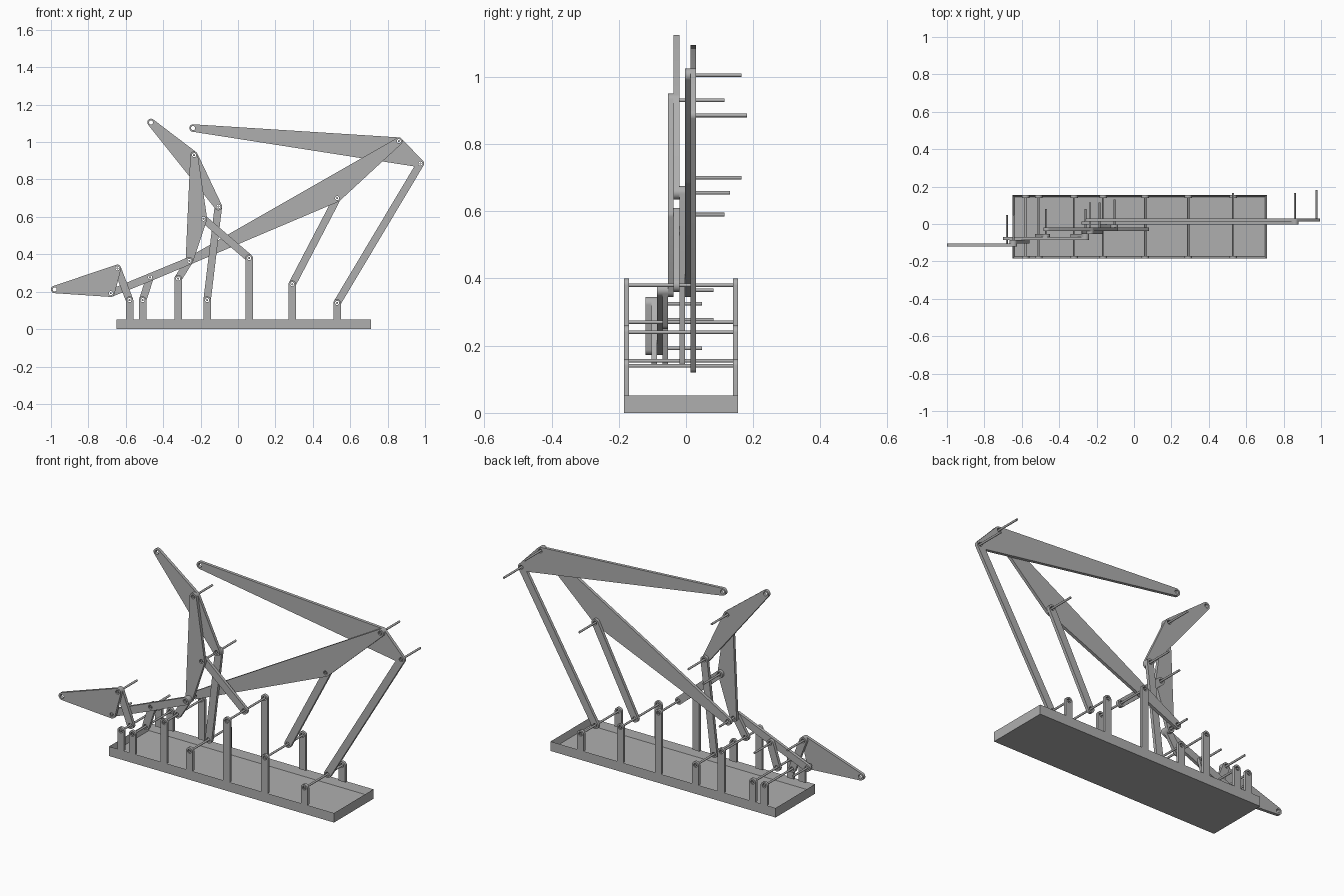
import bpy, bmesh, math
from mathutils import Matrix, Vector
from mathutils.geometry import convex_hull_2d

if "Cube" in bpy.data.objects:
    bpy.data.objects.remove(bpy.data.objects["Cube"], do_unlink=True)

GREY = (0.43, 0.43, 0.43, 1)
mat = bpy.data.materials.new("plain grey")
mat.use_nodes = True
mat.diffuse_color = GREY
mat.node_tree.nodes["Principled BSDF"].inputs["Base Color"].default_value = GREY

R, HOLE, PIN = 0.02, 0.011, 0.0055      # link end, hole and pin radii
T = 0.0167                              # thickness of one layer of links
FRONT, BACK, WALL = -0.185, 0.155, 0.015
RIM = 0.052


def add_object(name, mesh):
    mesh.materials.clear()
    mesh.materials.append(mat)
    ob = bpy.data.objects.new(name, mesh)
    bpy.context.scene.collection.objects.link(ob)
    bpy.ops.object.select_all(action="DESELECT")
    ob.select_set(True)
    bpy.context.view_layer.objects.active = ob
    bpy.ops.object.shade_smooth_by_angle(angle=math.radians(30))
    return ob


def circle(c, r, n=32):
    return [Vector((c[0] + r * math.cos(math.tau * i / n),
                    c[1] + r * math.sin(math.tau * i / n))) for i in range(n)]


def plate(name, outline, holes, y0, y1):
    """Flat plate in the xz plane: hull of the outline points, with round holes."""
    hull = [outline[i] for i in convex_hull_2d(outline)]
    curve = bpy.data.curves.new(name, "CURVE")
    curve.dimensions = "2D"
    curve.fill_mode = "BOTH"
    curve.extrude = (y1 - y0) / 2
    for loop in [hull] + [circle(h, HOLE, 20) for h in holes]:
        s = curve.splines.new("POLY")
        s.points.add(len(loop) - 1)
        for p, v in zip(s.points, loop):
            p.co = (v.x, v.y, 0, 1)
        s.use_cyclic_u = True
    tmp = bpy.data.objects.new("tmp", curve)
    mesh = bpy.data.meshes.new_from_object(tmp)
    bpy.data.objects.remove(tmp)
    bpy.data.curves.remove(curve)
    mesh.name = name
    mesh.transform(Matrix.Translation((0, (y0 + y1) / 2, 0)) @ Matrix.Rotation(math.pi / 2, 4, "X"))
    bm = bmesh.new()
    bm.from_mesh(mesh)
    bmesh.ops.remove_doubles(bm, verts=bm.verts, dist=1e-5)
    bmesh.ops.recalc_face_normals(bm, faces=bm.faces)
    bm.to_mesh(mesh)
    bm.free()
    return add_object(name, mesh)


def rod(name, p, y0, y1):
    bm = bmesh.new()
    bmesh.ops.create_cone(bm, cap_ends=True, segments=20, radius1=PIN, radius2=PIN, depth=y1 - y0)
    bm.transform(Matrix.Translation((p[0], (y0 + y1) / 2, p[1])) @ Matrix.Rotation(math.pi / 2, 4, "X"))
    mesh = bpy.data.meshes.new(name)
    bm.to_mesh(mesh)
    bm.free()
    add_object(name, mesh)


# Base tray: a box with its top inset and sunk
bm = bmesh.new()
bmesh.ops.create_cube(bm, size=1)
bm.transform(Matrix.Translation((0.03, (FRONT + BACK) / 2, RIM / 2))
             @ Matrix.Diagonal((1.36, BACK - FRONT, RIM, 1)))
top = max(bm.faces, key=lambda f: f.calc_center_median().z)
bmesh.ops.inset_region(bm, faces=[top], thickness=WALL)
bmesh.ops.translate(bm, verts=top.verts, vec=(0, 0, -0.036))
tray = bpy.data.meshes.new("base_tray")
bm.to_mesh(tray)
bm.free()
add_object("base_tray", tray)

# Fixed pivots: a post at the front and back, with an axle between
ground = {
    "tail": (-0.58, 0.155), "rocker": (-0.51, 0.155), "crank": (-0.32, 0.27),
    "neck": (-0.165, 0.155), "brace": (0.06, 0.38), "arm": (0.29, 0.24),
    "long": (0.53, 0.14),
}
for key, p in ground.items():
    foot = [Vector((p[0] + s * R, RIM)) for s in (-1, 1)]
    for side, y in (("front", FRONT), ("back", BACK - WALL)):
        plate(f"{key}_{side}_post", circle(p, R) + foot, [p], y, y + WALL)
    rod(f"{key}_axle", p, FRONT, BACK)

# Moving joints
top_joint, corner, elbow = (0.86, 1.005), (0.975, 0.885), (0.53, 0.70)
hub, knee, head, side = (-0.26, 0.365), (-0.185, 0.59), (-0.235, 0.93), (-0.105, 0.655)
mid, low, heel = (-0.47, 0.277), (-0.68, 0.192), (-0.645, 0.325)
upper_tip, head_tip, tail_tip = (-0.24, 1.075), (-0.465, 1.105), (-0.98, 0.212)

# Links: layer number counted from the front, then joints
links = {
    "tail_plate": (0, tail_tip, heel, low),
    "tail_link": (1, ground["tail"], heel),
    "lower_bar": (2, hub, mid, low),
    "rocker_link": (3, ground["rocker"], mid),
    "crank_link": (3, ground["crank"], hub),
    "upright_plate": (4, head, knee, hub),
    "brace_link": (5, ground["brace"], knee),
    "head_plate": (5, head_tip, head, side),
    "neck_link": (6, ground["neck"], side),
    "main_boom": (7, top_joint, elbow, hub),
    "upper_boom": (8, upper_tip, top_joint, corner),
    "long_link": (8, ground["long"], corner),
    "arm_link": (8, ground["arm"], elbow),
}
Y0 = -0.12
for name, (layer, *joints) in links.items():
    y = Y0 + layer * T
    plate(name, [v for j in joints for v in circle(j, R)], joints, y, y + T)

# Pins: each starts at the front of its first layer
pins = {
    "heel": (0, heel), "low": (0, low), "hub": (2, hub), "mid": (2, mid),
    "knee": (4, knee), "head": (4, head), "side": (5, side),
    "elbow": (7, elbow), "top": (7, top_joint), "corner": (8, corner),
}
for key, (layer, p) in pins.items():
    y = Y0 + layer * T
    rod(f"{key}_pin", p, y, y + 0.168)
